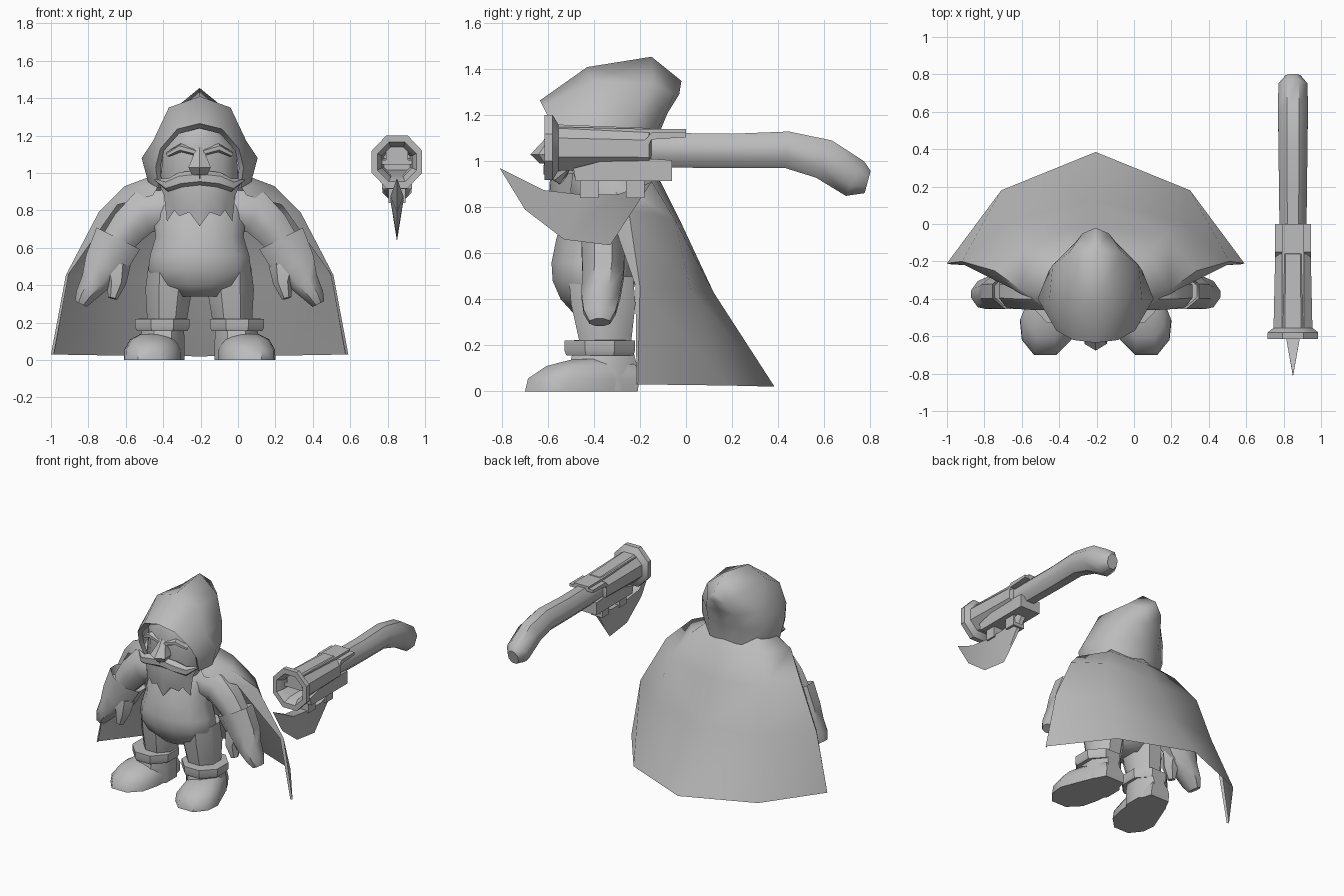
import bpy, bmesh, math
from mathutils import Vector

CX, GX = -0.205, 0.85          # centre lines of the figure and of the weapon
grey = bpy.data.materials.new("plain grey")
grey.diffuse_color = (0.5, 0.5, 0.5, 1)


def finish(name, bm, angle=45):
    """Weld, orient and smooth a mesh, then add it to the scene."""
    bmesh.ops.remove_doubles(bm, verts=bm.verts, dist=0.0005)
    bmesh.ops.recalc_face_normals(bm, faces=bm.faces)
    me = bpy.data.meshes.new(name)
    bm.to_mesh(me)
    bm.free()
    me.materials.append(grey)
    ob = bpy.data.objects.new(name, me)
    bpy.context.collection.objects.link(ob)
    bpy.ops.object.select_all(action='DESELECT')
    bpy.context.view_layer.objects.active = ob
    ob.select_set(True)
    bpy.ops.object.shade_smooth_by_angle(angle=math.radians(angle))
    return ob


def loft(name, rings, n=8, ref=(1, 0, 0), axis=None, s=1, x0=CX, caps=True, angle=45):
    """Rings are (x, y, z, radius along ref, radius across); s mirrors in x."""
    bm, loops = bmesh.new(), []
    pts = [Vector(r[:3]) for r in rings]
    for i, r in enumerate(rings):
        t = Vector(axis) if axis else pts[min(i + 1, len(pts) - 1)] - pts[max(i - 1, 0)]
        t.normalize()
        u = Vector(ref)
        u = (u - t * u.dot(t)).normalized()
        w = t.cross(u)
        loop = []
        for k in range(n):
            a = 2 * math.pi * (k + 0.5) / n
            p = pts[i] + (u * math.cos(a) * r[3] + w * math.sin(a) * r[4]) / math.cos(math.pi / n)
            loop.append(bm.verts.new((x0 + s * p.x, p.y, p.z)))
        loops.append(loop)
    for a, b in zip(loops, loops[1:]):
        for k in range(n):
            bm.faces.new((a[k], a[(k + 1) % n], b[(k + 1) % n], b[k]))
    if caps:
        bm.faces.new(loops[0])
        bm.faces.new(loops[-1])
    return finish(name, bm, angle)


def sheet(name, rows, angle=60):
    """Symmetric surface from rows of (offset, y, z)."""
    bm = bmesh.new()
    for s in (1, -1):
        g = [[bm.verts.new((CX + s * x, y, z)) for x, y, z in row] for row in rows]
        for a, b in zip(g, g[1:]):
            for k in range(len(a) - 1):
                bm.faces.new((a[k], a[k + 1], b[k + 1], b[k]))
    bmesh.ops.remove_doubles(bm, verts=bm.verts, dist=0.0005)
    bmesh.ops.dissolve_degenerate(bm, edges=bm.edges, dist=0.0005)
    return finish(name, bm, angle)


def slab(name, profile, x, half, angle=30):
    """Side profile of (y, z) extruded across x."""
    bm = bmesh.new()
    a, b = [[bm.verts.new((x + h, y, z)) for y, z in profile] for h in (-half, half)]
    bm.faces.new(a)
    bm.faces.new(b)
    for k in range(len(a)):
        j = (k + 1) % len(a)
        bm.faces.new((a[k], a[j], b[j], b[k]))
    return finish(name, bm, angle)


UP = (0, 0, 1)

# Cape: draped open shell, rows from neck to hem, front edge to back
sheet("cape", [
    [(.22, -.46, .93), (.24, -.38, .99), (.20, -.24, 1.01), (0, -.17, 1.0)],
    [(.25, -.46, .88), (.40, -.35, .93), (.28, -.16, .93), (0, -.11, .91)],
    [(.44, -.35, .83), (.54, -.25, .79), (.38, -.05, .75), (0, -.02, .73)],
    [(.70, -.22, .46), (.715, -.20, .455), (.45, .02, .44), (0, .12, .43)],
    [(.78, -.215, .03), (.795, -.21, .03), (.505, .18, .025), (0, .385, .02)]])

# Hood: arches from the face opening to the tip at the back
sheet("hood", [
    [(0, -.58, 1.24), (.11, -.57, 1.21), (.19, -.54, 1.12), (.21, -.50, 1.03), (.20, -.46, .92)],
    [(0, -.635, 1.265), (.12, -.62, 1.235), (.21, -.57, 1.13), (.235, -.52, 1.03), (.22, -.48, .92)],
    [(0, -.43, 1.41), (.165, -.41, 1.35), (.25, -.43, 1.17), (.31, -.40, 1.08), (.275, -.40, .95)],
    [(0, -.15, 1.455), (.14, -.15, 1.34), (.23, -.22, 1.19), (.25, -.25, 1.06), (.22, -.26, .95)],
    [(0, -.02, 1.35), (.07, -.05, 1.29), (.11, -.10, 1.19), (.13, -.15, 1.08), (.13, -.17, .95)],
    [(0, -.02, 1.35), (0, -.03, 1.29), (0, -.08, 1.21), (0, -.13, 1.09), (0, -.15, .95)]])

# Head, nose, moustache and ragged beard
loft("head", [(0, -.40, .84, .17, .13), (0, -.41, .95, .21, .17), (0, -.41, 1.06, .20, .155),
              (0, -.42, 1.14, .19, .165), (0, -.42, 1.24, .12, .13)], 10, axis=UP)
loft("nose", [(0, -.565, 1.15, .025, .015), (0, -.58, 1.09, .035, .035),
              (0, -.605, 1.03, .06, .062), (0, -.59, .99, .04, .04)], 6, axis=UP)
for s in (1, -1):
    loft("moustache", [(0, -.59, .975, .025, .035), (.10, -.585, .965, .035, .035),
                       (.17, -.55, .935, .025, .03), (.24, -.51, .965, .004, .004)],
         6, ref=(0, 1, 0), s=s)
    loft("brow", [(.02, -.575, 1.11, .02, .015), (.10, -.565, 1.135, .025, .02),
                  (.17, -.53, 1.10, .02, .012)], 6, ref=(0, 1, 0), s=s)
sheet("beard", [
    [(0, -.59, .96), (.07, -.585, .96), (.12, -.57, .96), (.17, -.54, .95), (.22, -.49, .95)],
    [(0, -.595, .87), (.06, -.59, .87), (.11, -.575, .87), (.15, -.55, .88), (.19, -.50, .88)],
    [(0, -.575, .715), (.055, -.57, .79), (.11, -.55, .77), (.135, -.54, .80), (.175, -.51, .74)],
    [(0, -.50, .75), (.055, -.50, .80), (.11, -.50, .79), (.135, -.50, .82), (.175, -.49, .76)]])

# Torso and trousers
loft("torso", [(0, -.38, .34, .13, .11), (0, -.39, .40, .23, .155), (0, -.40, .48, .275, .18),
               (0, -.40, .56, .265, .185), (0, -.395, .66, .235, .17), (0, -.375, .78, .25, .155),
               (0, -.355, .87, .25, .13), (0, -.35, .94, .16, .10)], 12, axis=UP, angle=60)

for s in (1, -1):
    # Legs, boot cuffs and splayed boots
    loft("leg", [(.17, -.37, .50, .105, .14), (.165, -.36, .38, .125, .14),
                 (.175, -.35, .20, .105, .11)], 8, axis=UP, s=s)
    loft("boot_cuff", [(.20, -.375, .155, .135, .145), (.20, -.375, .175, .145, .153),
                       (.20, -.375, .22, .145, .153), (.20, -.375, .222, .105, .11)], 8, axis=UP, s=s, angle=30)
    loft("boot_shaft", [(.20, -.36, 0, .12, .15), (.20, -.36, .10, .12, .15),
                        (.195, -.36, .18, .11, .13)], 8, axis=UP, s=s)
    bm = bmesh.new()
    sole = [(.12, -.21), (.27, -.21), (.33, -.33), (.405, -.52), (.395, -.62), (.33, -.70),
            (.21, -.70), (.13, -.62), (.10, -.50), (.09, -.33)]
    rows = []
    for z, k, dy in ((0, 1, 0), (.055, .99, .01), (.11, .80, .045), (.14, .45, .08)):
        rows.append([bm.verts.new((CX + s * (.24 + (x - .24) * k), -.46 + (y + .46) * k + dy, z))
                     for x, y in sole])
    for a, b in zip(rows, rows[1:]):
        for k in range(10):
            bm.faces.new((a[k], a[(k + 1) % 10], b[(k + 1) % 10], b[k]))
    bm.faces.new(rows[0])
    bm.faces.new(rows[-1])
    finish("boot_foot", bm)

    # Sleeves, flared gloves and thumbs
    loft("sleeve", [(.18, -.36, .80, .10, .11), (.30, -.36, .79, .10, .115),
                    (.38, -.36, .71, .095, .10), (.45, -.36, .62, .085, .085)], 8, ref=(0, 1, 0), s=s)
    loft("glove", [(.46, -.36, .61, .075, .09), (.435, -.36, .65, .095, .13), (.505, -.36, .51, .09, .115),
                   (.555, -.37, .42, .085, .08), (.61, -.375, .345, .07, .055),
                   (.635, -.375, .30, .045, .035)], 8, ref=(0, 1, 0), axis=(.45, 0, -.9), s=s)
    loft("thumb", [(.45, -.38, .50, .06, .07), (.445, -.40, .41, .05, .045),
                   (.465, -.41, .33, .025, .022)], 6, ref=(0, 1, 0), s=s)

# Weapon: hollow flared barrel
loft("barrel", [(0, -.30, 1.06, .07, .07), (0, -.57, 1.06, .08, .08), (0, -.615, 1.06, .105, .105),
                (0, -.615, 1.06, .135, .142), (0, -.58, 1.06, .135, .142), (0, -.555, 1.06, .104, .10),
                (0, -.16, 1.055, .095, .09), (0, -.15, 1.055, .07, .07)],
     8, axis=(0, 1, 0), x0=GX, angle=35)
# Curved stock
loft("stock", [(0, -.20, 1.05, .07, .075), (0, .20, 1.045, .075, .075), (0, .44, 1.05, .078, .08),
               (0, .60, 1.01, .08, .088), (0, .735, .925, .078, .085), (0, .79, .91, .04, .05)],
     8, x0=GX)
# Receiver cover and under-barrel block
slab("receiver_cover", [(-.56, 1.045), (-.17, 1.055), (-.15, 1.095), (0, 1.105), (0, 1.14),
                        (-.15, 1.14), (-.56, 1.15)], GX, .06)
for s in (1, -1):
    slab("side_rail", [(-.56, 1.045), (-.17, 1.055), (-.15, 1.095), (0, 1.105), (0, 1.125),
                       (-.15, 1.125), (-.19, 1.08), (-.56, 1.07)], GX + s * .075, .02)
slab("under_block", [(-.48, .915), (-.06, .915), (-.06, 1.005), (-.29, 1.02), (-.49, .97)], GX, .08)
for y in (-.42, -.22):
    slab("blade_bracket", [(y - .04, .84), (y + .04, .84), (y + .04, .93), (y - .04, .93)], GX, .045)

# Axe blade: thick spine narrowing to a sharp curved edge
bm = bmesh.new()
edge = [(-.81, .97), (-.70, .79), (-.53, .66), (-.33, .635), (-.15, .91)]
spine = [(-.81, .97), (-.62, .875), (-.45, .855), (-.30, .855), (-.15, .91)]
e = [bm.verts.new((GX, y, z)) for y, z in edge]
sides = [[bm.verts.new((GX + s * (.001 if k == 0 else .035), y, z)) for k, (y, z) in enumerate(spine)]
         for s in (1, -1)]
for k in range(4):
    for r in sides:
        bm.faces.new((e[k], e[k + 1], r[k + 1], r[k]))
    bm.faces.new((sides[0][k], sides[0][k + 1], sides[1][k + 1], sides[1][k]))
bm.faces.new((e[4], sides[0][4], sides[1][4]))
finish("axe_blade", bm, 30)
